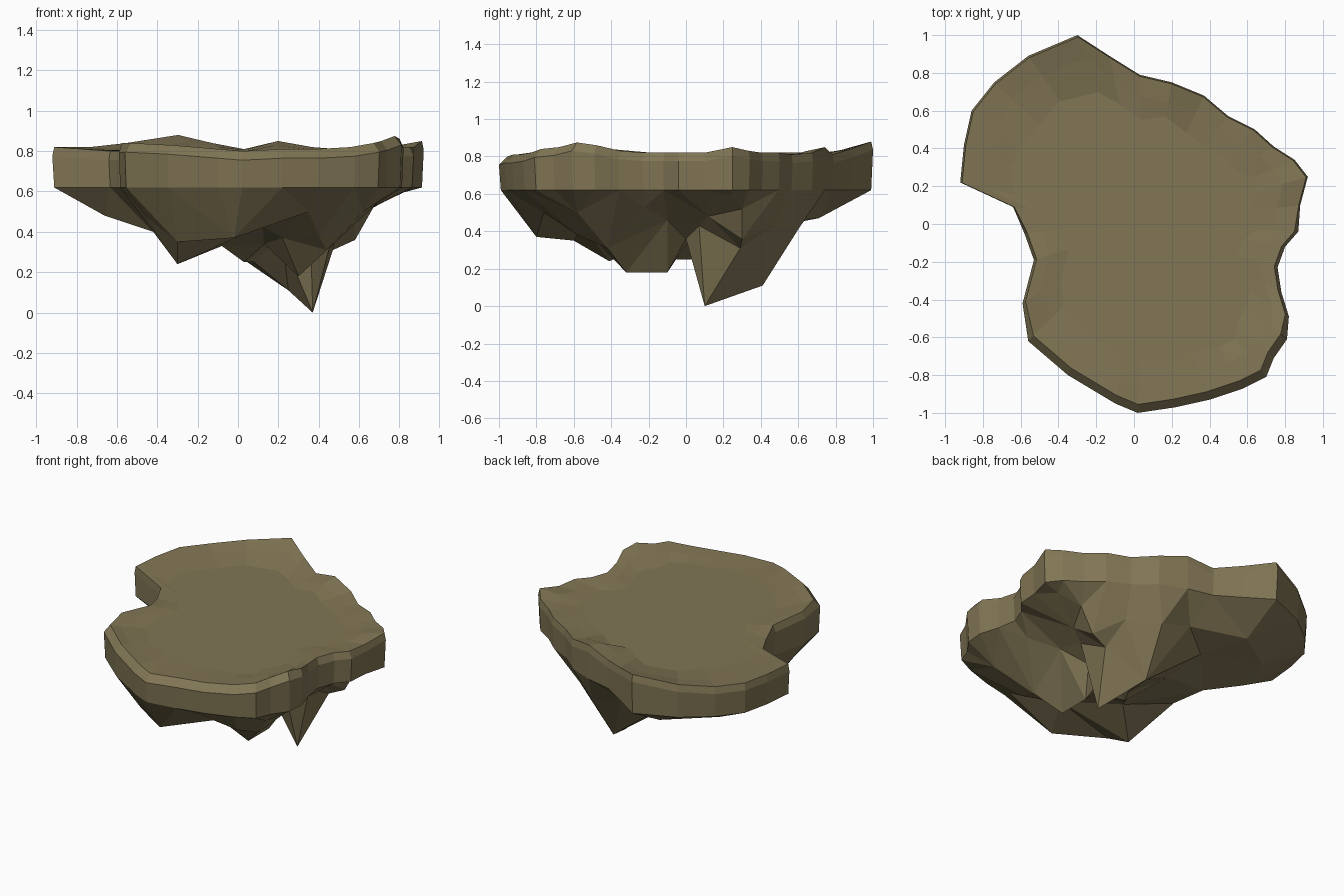
import bpy, bmesh, random
from mathutils import Vector
from mathutils.geometry import delaunay_2d_cdt

if "Cube" in bpy.data.objects:
    bpy.data.objects.remove(bpy.data.objects["Cube"])

random.seed(4)
RIM_Z, FLAT_Z = 0.62, 0.80
CX, CY = 0.06, 0.0

# Shoreline of the plateau, counter-clockwise: x, y, height of the raised lip
OUTLINE = [
    (0.02, -1.0, .80), (0.22, -.97, .81), (0.40, -.93, .81), (0.58, -.87, .82), (0.70, -.81, .84),
    (0.74, -.71, .85), (0.81, -.61, .875), (0.82, -.49, .86), (0.78, -.36, .83), (0.76, -.23, .82),
    (0.80, -.12, .82), (0.87, -.04, .82), (0.88, .10, .82), (0.92, .25, .85), (0.85, .34, .83),
    (0.74, .41, .82), (0.64, .50, .82), (0.50, .57, .81), (0.37, .68, .82), (0.20, .75, .85),
    (0.03, .79, .81), (-.13, .89, .84), (-.30, 1.0, .88), (-.56, .89, .84), (-.74, .75, .82),
    (-.86, .60, .82), (-.90, .42, .82), (-.92, .22, .82), (-.64, .09, .80), (-.58, -.05, .80),
    (-.53, -.19, .82), (-.59, -.42, .84), (-.56, -.62, .84), (-.35, -.80, .83), (-.10, -.95, .81)]

# Rocky spikes and hollows under the island
SPIKES = [
    (.37, .10, 0), (.25, .41, .11), (.30, -.32, .18), (.30, -.10, .18), (-.30, -.41, .24),
    (.03, -.05, .25), (.08, .04, .25), (-.30, -.60, .35), (-.02, -.80, .37)]
HOLLOWS = [
    (.36, .00, .36), (.48, .07, .43), (.58, .12, .48), (.22, .02, .36), (.47, .29, .31),
    (.58, .30, .36), (.50, -.10, .46), (.44, -.42, .31), (.12, -.55, .43), (.22, -.50, .37),
    (.40, -.58, .38), (-.08, -.20, .33), (-.42, .15, .40), (-.66, .25, .48), (-.30, .71, .47),
    (-.15, .45, .42), (-.10, .20, .35), (-.60, .50, .49), (.28, .60, .41), (.06, .60, .47),
    (.46, .47, .43), (.67, .30, .52), (.80, .24, .59), (.66, -.22, .53), (.62, -.58, .50),
    (.35, -.76, .50), (-.44, -.15, .45), (-.45, -.50, .47), (.13, -.22, .34)]

rock = bpy.data.materials.new("olive_rock")
rock.diffuse_color = (0.22, 0.18, 0.09, 1)
rock.use_nodes = True
rock.node_tree.nodes["Principled BSDF"].inputs["Base Color"].default_value = rock.diffuse_color


def finish(name, bm):
    bmesh.ops.recalc_face_normals(bm, faces=bm.faces)
    mesh = bpy.data.meshes.new(name)
    bm.to_mesh(mesh)
    bm.free()
    mesh.materials.append(rock)
    ob = bpy.data.objects.new(name, mesh)
    bpy.context.collection.objects.link(ob)
    return ob


def scaled(x, y, s):
    return CX + (x - CX) * s, CY + (y - CY) * s


def lip_scale(y):
    # the front edge is bevelled more than the back
    return .955 if y < -.5 else .975 if y < 0 else .99


def bridge(bm, a, b):
    n = len(a)
    for i in range(n):
        j = (i + 1) % n
        bm.faces.new((a[i], a[j], b[j], b[i]))


base = [scaled(x, y, .99) for x, y, z in OUTLINE]

# Plateau: wall, bevelled lip, slope down to the flat ground
bm = bmesh.new()
rings = [[bm.verts.new((x, y, RIM_Z)) for x, y in base],
         [bm.verts.new((x, y, z - .045)) for x, y, z in OUTLINE],
         [bm.verts.new((*scaled(x, y, lip_scale(y)), z)) for x, y, z in OUTLINE],
         [bm.verts.new((*scaled(x, y, random.uniform(.84, .89)), FLAT_Z + (z - FLAT_Z) * .55))
          for x, y, z in OUTLINE],
         [bm.verts.new((*scaled(x, y, random.uniform(.68, .76)), FLAT_Z)) for x, y, z in OUTLINE]]
for lower, upper in zip(rings, rings[1:]):
    bridge(bm, lower, upper)
bm.faces.new(rings[-1])
finish("plateau", bm)

# Underside: faceted rock stretched between the rim and the spikes
pts = [(x, y, RIM_Z) for x, y in base] + SPIKES + HOLLOWS
n = len(base)
co, _, faces, orig, _, _ = delaunay_2d_cdt(
    [Vector(p[:2]) for p in pts], [(i, (i + 1) % n) for i in range(n)], [list(range(n))], 1, 1e-5)
bm = bmesh.new()
verts = [bm.verts.new((c.x, c.y, pts[o[0]][2] if o else RIM_Z)) for c, o in zip(co, orig)]
for f in faces:
    bm.faces.new([verts[i] for i in f])
under = finish("rocky_underside", bm)

# Make the underside face downwards
if sum(p.normal.z for p in under.data.polygons) > 0:
    under.data.flip_normals()
